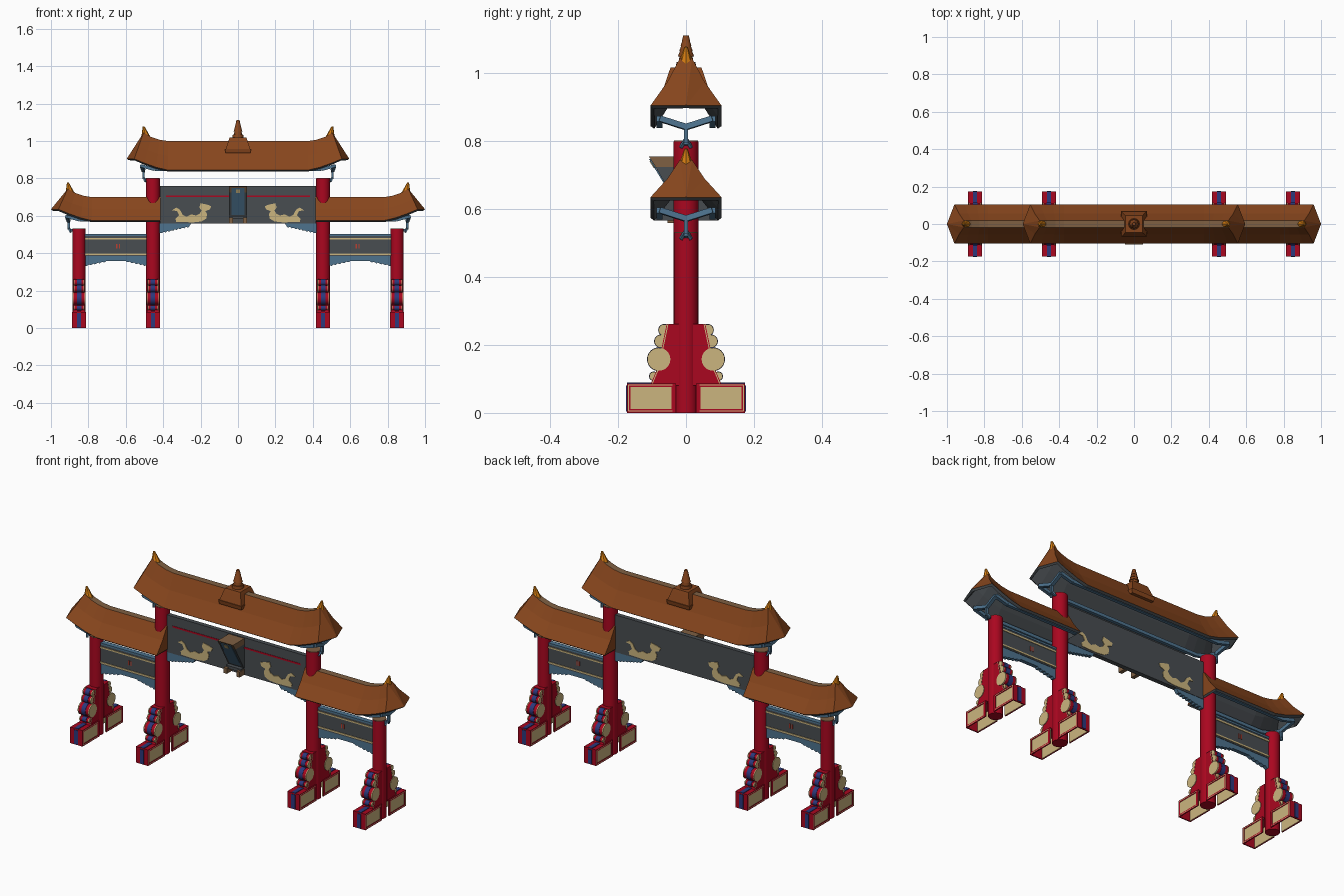
import bpy, bmesh, math
from mathutils import Vector, Matrix

if "Cube" in bpy.data.objects:
    bpy.data.objects.remove(bpy.data.objects["Cube"])


def material(name, r, g, b):
    m = bpy.data.materials.new(name)
    m.diffuse_color = (r, g, b, 1)
    m.use_nodes = True
    m.node_tree.nodes["Principled BSDF"].inputs["Base Color"].default_value = m.diffuse_color
    return m


RED = material("red", 0.40, 0.002, 0.014)
BROWN = material("roof_brown", 0.24, 0.06, 0.012)
TAN = material("weathered_tan", 0.21, 0.115, 0.055)
GREY = material("dark_grey", 0.065, 0.074, 0.082)
STEEL = material("steel_blue", 0.075, 0.17, 0.27)
BLUE = material("deep_blue", 0.025, 0.04, 0.2)
CREAM = material("cream", 0.60, 0.46, 0.21)
ORANGE = material("orange", 0.68, 0.21, 0.006)
VERMILION = material("vermilion", 0.5, 0.05, 0.03)


def finish(name, bm, mats, smooth=False):
    me = bpy.data.meshes.new(name)
    bm.to_mesh(me)
    bm.free()
    for m in mats:
        me.materials.append(m)
    ob = bpy.data.objects.new(name, me)
    bpy.context.collection.objects.link(ob)
    if smooth:
        bpy.ops.object.select_all(action='DESELECT')
        ob.select_set(True)
        bpy.context.view_layer.objects.active = ob
        bpy.ops.object.shade_smooth_by_angle(angle=math.radians(35))
    return ob


def prism(name, pts, axis, a, b, mat):
    """Outline extruded along x (points are y,z) or along y (points are x,z)."""
    def put(p, d):
        return (d, p[0], p[1]) if axis == 'x' else (p[0], d, p[1])
    bm = bmesh.new()
    lo = [bm.verts.new(put(p, a)) for p in pts]
    hi = [bm.verts.new(put(p, b)) for p in pts]
    bm.faces.new(lo)
    bm.faces.new(hi[::-1])
    for i in range(len(pts)):
        j = (i + 1) % len(pts)
        bm.faces.new((lo[j], lo[i], hi[i], hi[j]))
    bmesh.ops.recalc_face_normals(bm, faces=bm.faces)
    return finish(name, bm, [mat])


def box(name, x0, x1, y0, y1, z0, z1, mat):
    return prism(name, [(x0, z0), (x1, z0), (x1, z1), (x0, z1)], 'y', y0, y1, mat)


def cyl(name, p, q, r1, r2, mat, seg=24, spin=0):
    p, q = Vector(p), Vector(q)
    bm = bmesh.new()
    rot = Vector((0, 0, 1)).rotation_difference(q - p).to_matrix().to_4x4()
    bmesh.ops.create_cone(bm, cap_ends=True, segments=seg, radius1=r1, radius2=r2, depth=(q - p).length,
                          matrix=Matrix.Translation((p + q) / 2) @ rot @ Matrix.Rotation(spin, 4, 'Z'))
    return finish(name, bm, [mat], seg > 8)


def bars(name, path, r, mat):
    for p, q in zip(path, path[1:]):
        cyl(name, p, q, r, r, mat, 4, math.pi / 4)


# Curved hipped roof shell: brown slopes, tan ridge, grey inside
def roof(name, X, rz, ez, side, inner=None):
    # ridge x, eave x, ridge rise, eave rise
    st = [(X, X + .05, .045, .06), (X - .04, X - .005, .022, .037),
          (X - .085, X - .07, .007, .014), (X - .13, X - .13, 0, 0)]
    if inner is None:
        st += [(-a, -b, c, d) for a, b, c, d in st[::-1]]
    else:
        st.append((inner, inner, 0, 0))
    bm = bmesh.new()
    rows = []
    for rx, ex, dr, de in st:
        row = []
        for y, f in ((-.105, 0), (-.055, .5), (-.018, 1), (.018, 1), (.055, .5), (.105, 0)):
            z = (ez + de) * (1 - f) + (rz + dr) * f
            row.append(bm.verts.new((side * (ex * (1 - f) + rx * f), y, z)))
        rows.append(row)
    for r, s in zip(rows, rows[1:]):
        for i in range(5):
            face = bm.faces.new((r[i], r[i + 1], s[i + 1], s[i]))
            face.material_index = 2 if i == 2 else 0
    ends = [(rows[0], 1)] + ([(rows[-1], -1)] if inner is None else [])
    for row, sg in ends:
        tip = bm.verts.new((side * sg * (X + .09), 0, ez + .06))
        for i in range(5):
            bm.faces.new((tip, row[i], row[i + 1]))
        x = side * sg * X
        cyl(name + "_horn", (x - side * sg * .012, 0, rz + .018), (x, 0, rz + .078), .025, .005, ORANGE, 8)
    if inner is not None:
        bm.faces.new(rows[-1])
    bmesh.ops.recalc_face_normals(bm, faces=bm.faces)
    if sum(f.normal.z * f.calc_area() for f in bm.faces) < 0:
        bmesh.ops.reverse_faces(bm, faces=bm.faces)
    ob = finish(name, bm, [BROWN, GREY, TAN, GREY])
    mod = ob.modifiers.new("thickness", 'SOLIDIFY')
    mod.thickness, mod.offset = .014, -1
    mod.material_offset = mod.material_offset_rim = 1


# Blue rails under the eaves with a forked end bracket
def eave_frame(name, xi, xo, z, side):
    s = side
    for y in (-.078, .078):
        bars(name, [(s * xi, y, z + .006), (s * (xo - .06), y, z + .006),
                    (s * (xo + .01), y, z + .025), (s * xo, 0, z)], .012, STEEL)
        bars(name + "_fork", [(s * xo, 0, z - .035), (s * (xo - .01), y * .2, z - .06)], .006, STEEL)
    bars(name + "_stem", [(s * xo, 0, z), (s * xo, 0, z - .045), (s * (xo - .045), 0, z - .055)], .009, STEEL)


# Scalloped lower edge between two points
def jagged(x0, z0, x1, z1, n=8):
    pts = []
    for i in range(n):
        for f, dz in ((0, 0), (.7, -.006)):
            t = (i + f) / n
            pts.append((x0 + (x1 - x0) * t, z0 + (z1 - z0) * t + dz))
    return pts + [(x1, z1)]


# Column with a carved drum foot in front and behind
def column(x, r, h):
    cyl("column", (x, 0, 0), (x, 0, h), r, r, RED, 32)
    cyl("column_cap", (x, 0, h - .002), (x, 0, h + .003), r * .97, r * .97, TAN, 32)
    w = .036
    core = [(.02, .08), (.104, .085), (.085, .13), (.07, .2), (.057, .262), (.02, .262)]
    for s in (-1, 1):
        def ybox(name, x0, x1, a, b, z0, z1, mat):
            box(name, x0, x1, min(s * a, s * b), max(s * a, s * b), z0, z1, mat)
        # hollow foot: red lid and front, cream side panels in red frames
        ybox("foot_lid", x - w, x + w, .03, .174, .08, .087, RED)
        ybox("foot_front", x - w, x + w, .168, .174, 0, .087, RED)
        ybox("foot_stripe", x - .011, x + .011, .172, .177, .004, .08, BLUE)
        ybox("foot_top_stripe", x - .011, x + .011, .1, .174, .084, .09, BLUE)
        for e in (-1, 1):
            a, b = sorted((x + e * (w - .006), x + e * (w - .001)))
            ybox("foot_panel", a, b, .03, .17, .002, .082, CREAM)
            a, b = sorted((x + e * (w - .003), x + e * (w + .001)))
            for y0, y1, z0, z1 in ((.03, .174, 0, .012), (.03, .174, .076, .087),
                                   (.03, .043, 0, .087), (.163, .174, 0, .087)):
                ybox("foot_frame", a, b, y0, y1, z0, z1, RED)
            bars("foot_trim", [(x + e * w, s * y, z) for y, z in
                               ((.04, .082), (.169, .082), (.169, .006), (.04, .006))], .002, CREAM)
            bars("core_trim", [(x + e * .031, s * (y - .004), z) for y, z in core[1:5]], .002, CREAM)
        prism("foot_core", [(s * y, z) for y, z in core], 'x', x - .031, x + .031, RED)
        for y, z, rad, k in ((.08, .158, .035, .034), (.074, .211, .02, .029),
                             (.064, .244, .018, .029), (.095, .108, .014, .029)):
            for nm, hw, rr, m in (("drum", k - .002, rad - .002, RED), ("drum_band", .012, rad, BLUE),
                                  ("drum_cap", k, rad - .001, CREAM)):
                if nm == "drum_cap":
                    for e in (-1, 1):
                        cyl(nm, (x + e * (k - .005), s * y, z), (x + e * k, s * y, z), rr, rr, m)
                else:
                    cyl(nm, (x - hw, s * y, z), (x + hw, s * y, z), rr, rr, m)


roof("main_roof", .505, 1.0, .845, 1)
creature = [(.352, .63), (.325, .625), (.315, .603), (.335, .585), (.33, .568), (.24, .565), (.195, .57),
            (.17, .585), (.165, .61), (.175, .625), (.15, .635), (.143, .652), (.165, .66), (.2, .668),
            (.207, .645), (.195, .628), (.205, .612), (.225, .602), (.25, .608), (.275, .595), (.295, .605),
            (.31, .632), (.33, .645)]

for s in (-1, 1):
    column(s * .455, .037, .80)
    column(s * .85, .035, .53)
    roof("side_roof", .91, .70, .575, s, .415)
    eave_frame("main_eave_rail", 0, .505, .842, s)
    eave_frame("side_eave_rail", .42, .905, .572, s)
    # Side panels with gold lines and a scalloped skirt
    a, b = sorted((s * .485, s * .82))
    box("side_panel", a, b, -.012, .012, .385, .50, GREY)
    box("side_panel_rim", a, b, -.014, .014, .492, .502, STEEL)
    skirt = [(.485, .39)] + jagged(.485, .335, .60, .36, 5) + jagged(.70, .36, .82, .335, 5) + [(.82, .39)]
    prism("side_skirt", [(s * x, z) for x, z in skirt], 'y', -.01, .01, STEEL)
    # Corner bracket under the main panel
    bracket = [(.42, .56)] + jagged(.42, .51, .26, .545) + [(.25, .56)]
    prism("corner_bracket", [(s * x, z) for x, z in bracket], 'y', -.01, .01, STEEL)
    for f in (-1, 1):
        y0, y1 = sorted((f * .011, f * .015))
        for z in (.392, .474):
            box("gold_line", a, b, y0, y1, z, z + .008, CREAM)
        for dx in (-.008, .006):
            box("side_emblem", s * .64 + dx - .003, s * .64 + dx + .003, y0, y1, .426, .45, VERMILION)
        prism("carved_creature", [(s * x, z) for x, z in creature], 'y', y0, y1, CREAM)

# Main panel with a red line on the front
box("main_panel", -.418, .418, -.012, .012, .558, .76, GREY)
box("red_line", -.385, .385, -.014, -.011, .701, .71, RED)

# Leaning centre plaque
prism("plaque", [(-.09, .725), (-.01, .725), (-.01, .595), (-.016, .595)], 'x', -.047, .047, GREY)
prism("plaque_top", [(-.11, .756), (-.01, .756), (-.01, .725), (-.09, .725)], 'x', -.047, .047, TAN)
prism("plaque_face", [(-.109, .748), (-.105, .748), (-.016, .605), (-.022, .605)], 'x', -.034, .034, STEEL)
prism("plaque_spot", [(-.108, .742), (-.1, .742), (-.088, .722), (-.096, .722)], 'x', -.012, .012, CREAM)
for s in (-1, 1):
    box("plaque_foot", s * .038 - .01, s * .038 + .01, -.055, -.01, .56, .59, TAN)
box("plaque_ledge", -.045, .045, -.04, -.01, .582, .598, GREY)

# Roof-top shrine and spire
R2 = math.sqrt(2)
for z0, z1, a, b in ((.935, .957, .066, .07), (.957, 1.005, .066, .05), (1.005, 1.018, .05, .045)):
    cyl("shrine_base", (0, 0, z0), (0, 0, z1), a * R2, b * R2, BROWN, 4, math.pi / 4)
for z0, z1, a, b in ((1.018, 1.034, .03, .028), (1.034, 1.05, .022, .019), (1.05, 1.066, .024, .018),
                     (1.066, 1.082, .02, .014), (1.082, 1.096, .016, .011), (1.096, 1.112, .012, .008)):
    cyl("shrine_spire", (0, 0, z0), (0, 0, z1), a, b, BROWN, 12)
